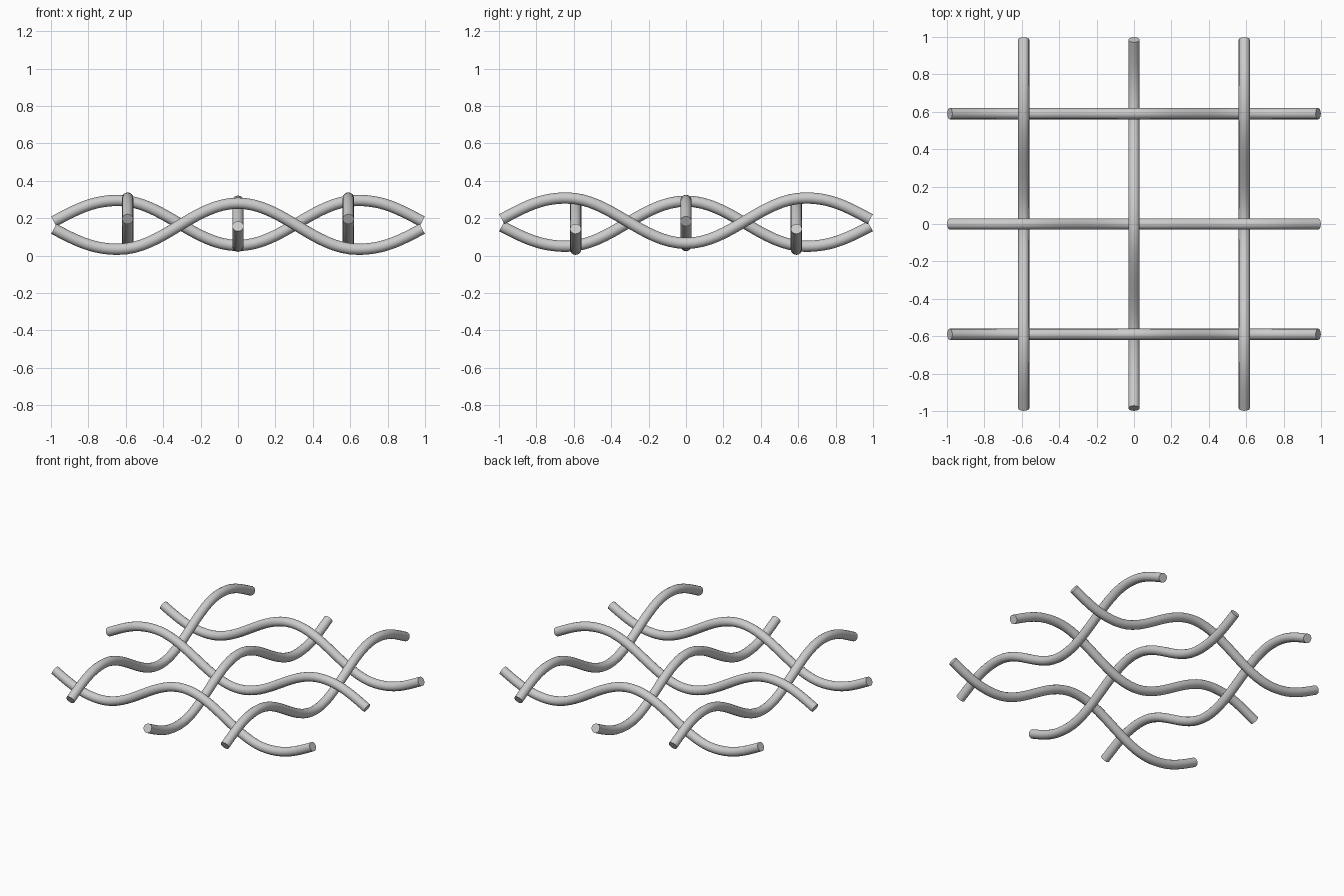
import bpy
from mathutils import Vector

if "Cube" in bpy.data.objects:
    bpy.data.objects.remove(bpy.data.objects["Cube"])

RADIUS = 0.03
SPACING = 0.59
BEND = 0.64     # distance of outer bends from the middle
END = 0.985     # centre of the end caps


def wire(name, axis, offset, mid_z, bend_z, end_z):
    """Wavy round wire along x or y, symmetric about its middle."""
    def place(u, z):
        return Vector((u, offset, z)) if axis == 'x' else Vector((offset, u, z))

    slope = 0.52 if end_z > bend_z else -0.52
    # position, height, slope, left handle length, right handle length
    pts = [(-END, end_z, -slope, 0.12, 0.12),
           (-BEND, bend_z, 0, 0.14, 0.235),
           (0, mid_z, 0, 0.235, 0.235),
           (BEND, bend_z, 0, 0.235, 0.14),
           (END, end_z, slope, 0.12, 0.12)]
    curve = bpy.data.curves.new(name, 'CURVE')
    curve.dimensions = '3D'
    curve.bevel_depth = RADIUS
    curve.bevel_resolution = 6
    curve.resolution_u = 16
    curve.use_fill_caps = True
    spline = curve.splines.new('BEZIER')
    spline.bezier_points.add(len(pts) - 1)
    for p, (u, z, s, left, right) in zip(spline.bezier_points, pts):
        p.handle_left_type = p.handle_right_type = 'FREE'
        p.co = place(u, z)
        p.handle_left = place(u - left, z - s * left)
        p.handle_right = place(u + right, z + s * right)
    ob = bpy.data.objects.new(name, curve)
    bpy.context.collection.objects.link(ob)
    bpy.ops.object.select_all(action='DESELECT')
    ob.select_set(True)
    bpy.context.view_layer.objects.active = ob
    bpy.ops.object.convert(target='MESH')
    bpy.ops.object.shade_smooth_by_angle()


# Wires running left to right
wire("cross_wire_front", 'x', -SPACING, 0.28, 0.034, 0.143)
wire("cross_wire_middle", 'x', 0, 0.054, 0.295, 0.183)
wire("cross_wire_back", 'x', SPACING, 0.28, 0.034, 0.143)

# Wires running front to back, woven the opposite way
wire("long_wire_left", 'y', -SPACING, 0.066, 0.308, 0.195)
wire("long_wire_middle", 'y', 0, 0.291, 0.05, 0.157)
wire("long_wire_right", 'y', SPACING, 0.066, 0.308, 0.195)
